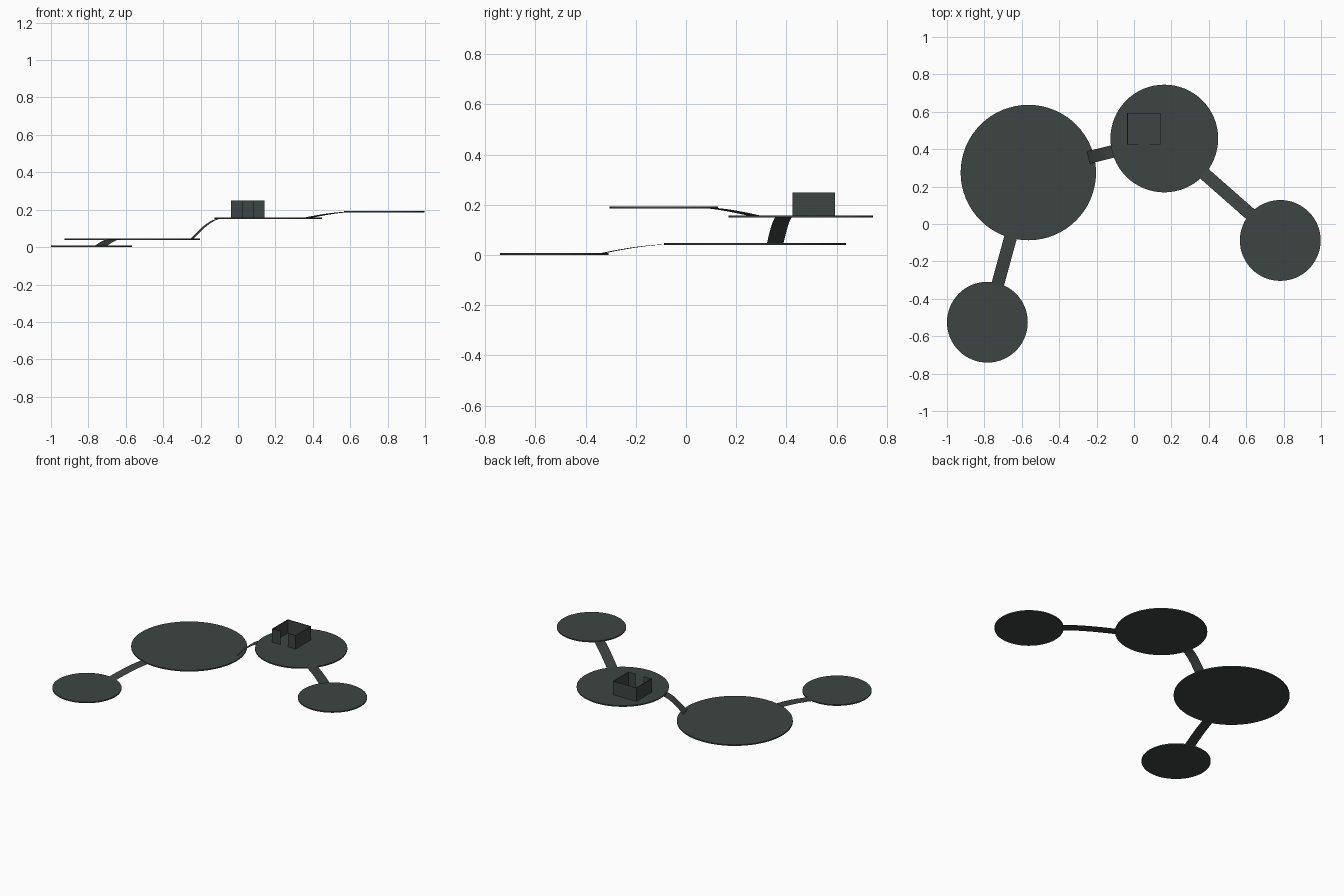
import bpy, bmesh, math
from mathutils import Vector

if "Cube" in bpy.data.objects:
    bpy.data.objects.remove(bpy.data.objects["Cube"])

mat = bpy.data.materials.new("dark_slate")
mat.diffuse_color = (0.048, 0.06, 0.054, 1)
mat.use_nodes = True
mat.node_tree.nodes["Principled BSDF"].inputs["Base Color"].default_value = mat.diffuse_color
T = 0.008  # platform thickness


def finish(name, bm):
    me = bpy.data.meshes.new(name)
    bm.to_mesh(me)
    bm.free()
    me.materials.append(mat)
    ob = bpy.data.objects.new(name, me)
    bpy.context.collection.objects.link(ob)
    return ob


def disc(name, x, y, z, r):
    bm = bmesh.new()
    bmesh.ops.create_cone(bm, cap_ends=True, segments=64, radius1=r, radius2=r, depth=T)
    finish(name, bm).location = (x, y, z)


def ramp(name, low, high, width=0.068, inset=0.034, steps=12):
    # thin strip rising steeply from the low disc and levelling at the high one
    a, b = Vector(low[:2]), Vector(high[:2])
    d = (b - a).normalized()
    side = Vector((-d.y, d.x)) * width / 2
    p, q = a + d * (low[3] - inset), b - d * (high[3] - inset)
    bm = bmesh.new()
    rows = []
    for i in range(steps + 1):
        t = i / steps
        c = p.lerp(q, t)
        z = low[2] + (high[2] - low[2]) * math.sin(t * math.pi / 2)
        rows.append([bm.verts.new((*(c - side), z)), bm.verts.new((*(c + side), z))])
    for r, s in zip(rows, rows[1:]):
        bm.faces.new((r[0], s[0], s[1], r[1]))
    finish(name, bm)


# Platforms: x, y, z centre, radius
lowest = (-0.784, -0.525, 0.004, 0.216)
large = (-0.565, 0.275, 0.043, 0.362)
middle = (0.162, 0.457, 0.153, 0.288)
highest = (0.782, -0.088, 0.190, 0.216)
for n, p in (("lowest", lowest), ("large", large), ("middle", middle), ("highest", highest)):
    disc(n + "_platform", *p)

# Connecting ramps
ramp("lower_ramp", lowest, large)
ramp("central_ramp", large, middle)
ramp("upper_ramp", middle, highest)

# Roofless hut: open wall path with a doorway gap, given height and thickness
x0, x1, y0, y1, z0, z1 = -0.035, 0.14, 0.427, 0.592, 0.155, 0.25
path = [(0.025, y0), (x0, y0), (x0, y1), (x1, y1), (x1, y0), (0.082, y0)]
bm = bmesh.new()
cols = [(bm.verts.new((x, y, z0)), bm.verts.new((x, y, z1))) for x, y in path]
for a, b in zip(cols, cols[1:]):
    bm.faces.new((a[0], a[1], b[1], b[0]))
hut = finish("hut_walls", bm)
sol = hut.modifiers.new("thickness", 'SOLIDIFY')
sol.thickness = 0.004
sol.offset = 0
sol.use_even_offset = True
